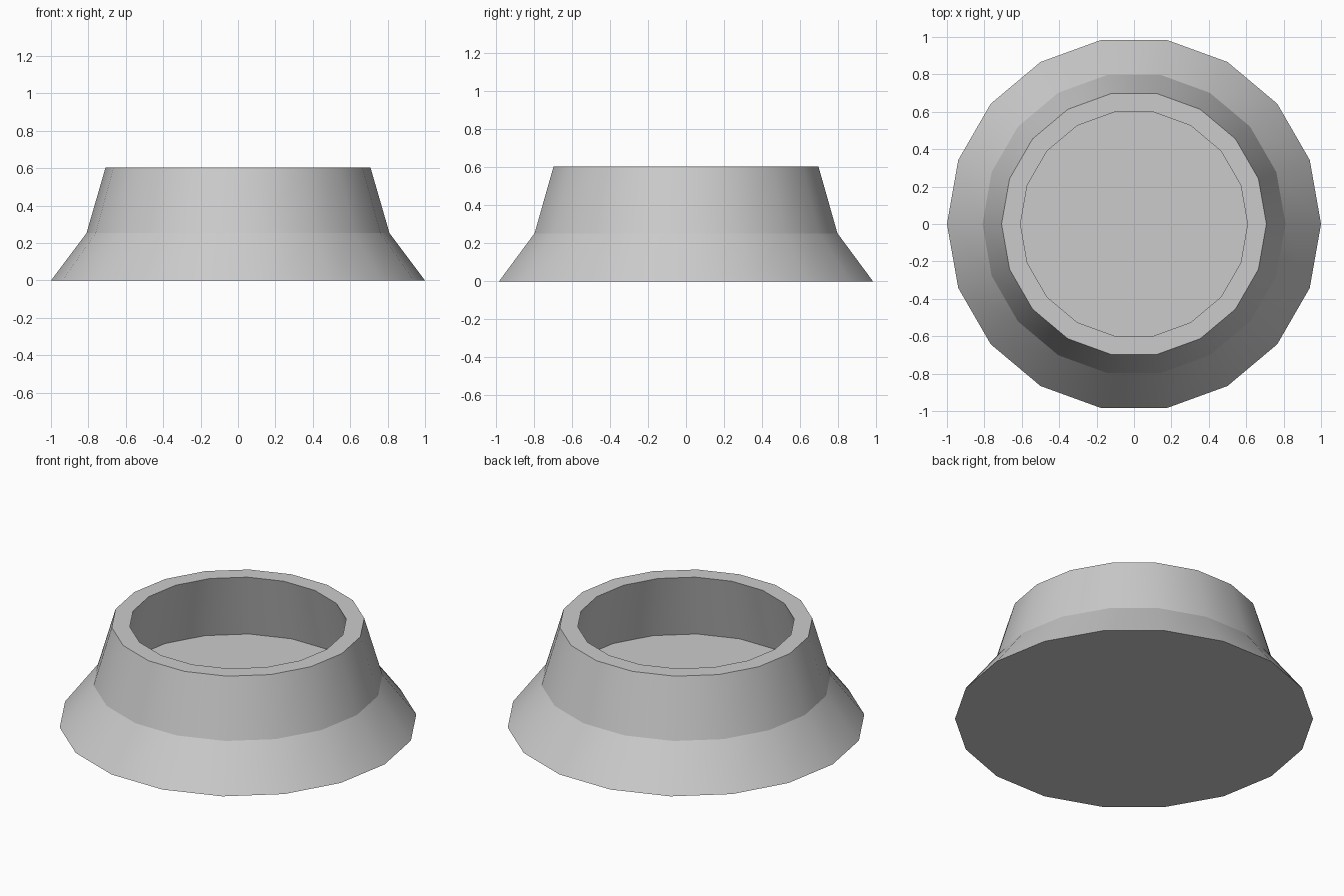
import bpy, bmesh, math

if "Cube" in bpy.data.objects:
    bpy.data.objects.remove(bpy.data.objects["Cube"])

SIDES = 18
# Outer base, shoulder, rim, inner rim, recessed floor edge: (radius, z)
PROFILE = [(1.0, 0), (0.81, 0.253), (0.708, 0.605), (0.607, 0.605), (0.709, 0.207)]

bm = bmesh.new()


def ring(r, z):
    return [bm.verts.new((r * math.cos(2 * math.pi * i / SIDES),
                          r * math.sin(2 * math.pi * i / SIDES), z))
            for i in range(SIDES)]


rings = [ring(r, z) for r, z in PROFILE]

# Walls, smooth around the circumference; the inner wall widens downwards
for a, b in zip(rings, rings[1:]):
    for i in range(SIDES):
        j = (i + 1) % SIDES
        bm.faces.new((a[i], a[j], b[j], b[i])).smooth = True

# Underside and recessed floor
bm.faces.new(rings[0][::-1])
bm.faces.new(rings[-1])

# Keep every horizontal ring crisp
for e in bm.edges:
    if abs(e.verts[0].co.z - e.verts[1].co.z) < 1e-5:
        e.smooth = False

mesh = bpy.data.meshes.new("flared_cup_base")
bm.to_mesh(mesh)
bm.free()
obj = bpy.data.objects.new("flared_cup_base", mesh)
bpy.context.collection.objects.link(obj)
